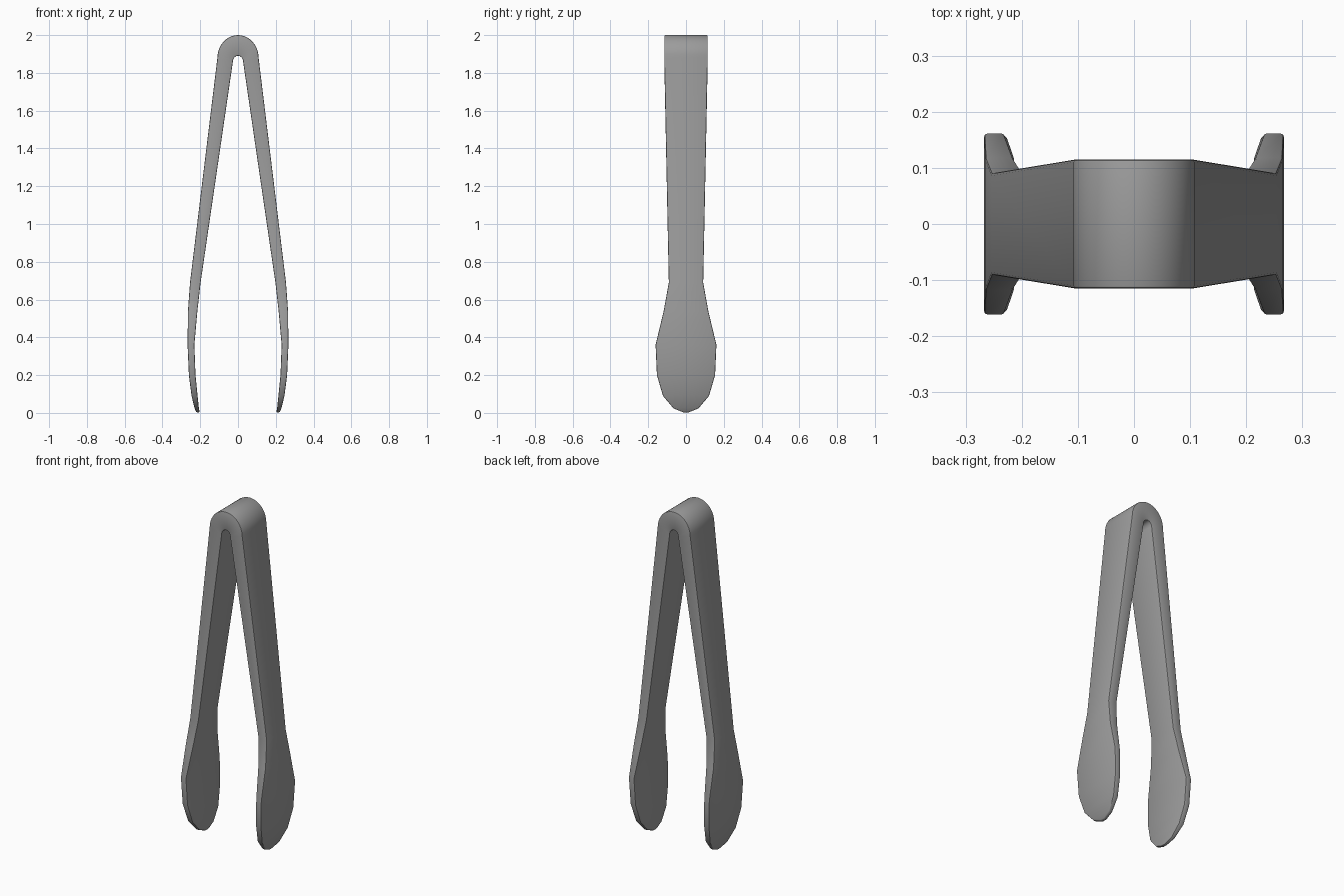
import bpy, bmesh, math

if "Cube" in bpy.data.objects:
    bpy.data.objects.remove(bpy.data.objects["Cube"])

# Right-hand arm, tip to shoulder: outer x, inner x, z, half width in y
arm = [
    (0.221, 0.203, 0.003, 0.014),
    (0.230, 0.207, 0.024, 0.066),
    (0.246, 0.214, 0.09, 0.122),
    (0.260, 0.225, 0.20, 0.154),
    (0.267, 0.231, 0.36, 0.161),
    (0.265, 0.215, 0.54, 0.118),
    (0.254, 0.198, 0.69, 0.091),
]
rings = [((xo, z), (xi, z), h) for xo, xi, z, h in arm]

# Rounded spring bend joining the two arms
N = 20
for i in range(N + 1):
    a = math.pi * i / N
    c, s = math.cos(a), math.sin(a)
    rings.append(((0.109 * c, 1.88 + 0.12 * s), (0.027 * c, 1.86 + 0.03 * s), 0.115))

# Left arm mirrors the right
rings += [((-xo, z), (-xi, z), h) for xo, xi, z, h in reversed(arm)]

# Skin the strip
bm = bmesh.new()
loops = []
for (xo, zo), (xi, zi), h in rings:
    loops.append([bm.verts.new(p) for p in
                  ((xo, -h, zo), (xo, h, zo), (xi, h, zi), (xi, -h, zi))])
for a, b in zip(loops, loops[1:]):
    for k in range(4):
        j = (k + 1) % 4
        bm.faces.new((a[k], a[j], b[j], b[k]))
bm.faces.new(loops[0])
bm.faces.new(loops[-1])
bmesh.ops.recalc_face_normals(bm, faces=bm.faces)

# Slightly soften the long rim edges
rim = [e for e in bm.edges if e.calc_face_angle(0) > math.radians(55)]
bmesh.ops.bevel(bm, geom=rim, offset=0.005, segments=2, profile=0.5,
                affect='EDGES', clamp_overlap=True)

mesh = bpy.data.meshes.new("tongs")
bm.to_mesh(mesh)
bm.free()
tongs = bpy.data.objects.new("tongs", mesh)
bpy.context.collection.objects.link(tongs)

steel = bpy.data.materials.new("grey metal")
steel.diffuse_color = (0.33, 0.33, 0.33, 1)
steel.use_nodes = True
steel.node_tree.nodes["Principled BSDF"].inputs["Base Color"].default_value = steel.diffuse_color
mesh.materials.append(steel)

bpy.context.view_layer.objects.active = tongs
tongs.select_set(True)
bpy.ops.object.shade_smooth_by_angle(angle=math.radians(35))
